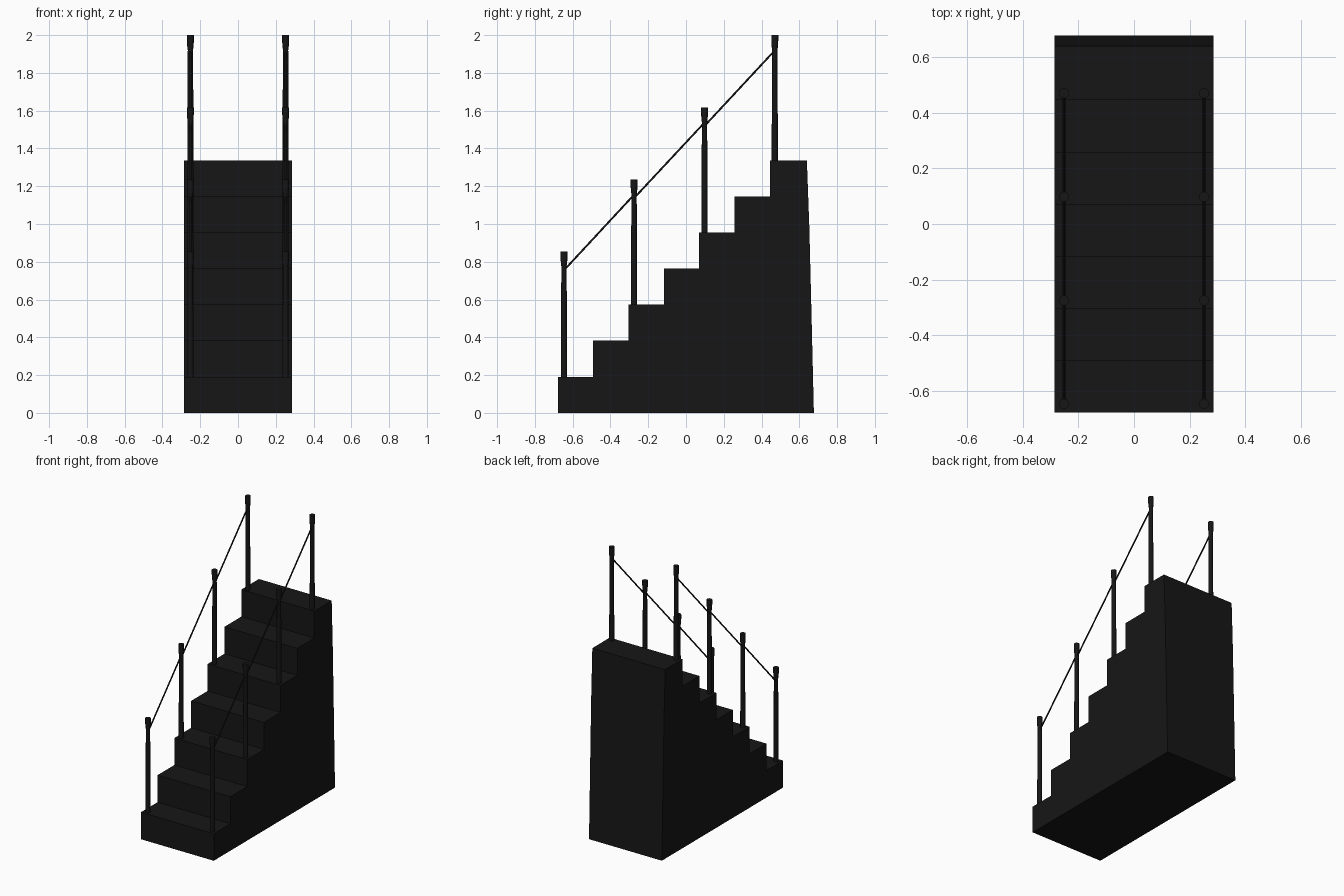
import bpy, bmesh, math
from mathutils import Vector

if "Cube" in bpy.data.objects:
    bpy.data.objects.remove(bpy.data.objects["Cube"])

mat = bpy.data.materials.new("black")
mat.diffuse_color = (0.008, 0.008, 0.008, 1)
mat.use_nodes = True
mat.node_tree.nodes["Principled BSDF"].inputs["Base Color"].default_value = mat.diffuse_color

HALF_W = 0.285
RISE = 1.337 / 7
EDGES = [-0.678, -0.492, -0.304, -0.116, 0.068, 0.256, 0.445]


def finish(name, bm, smooth=False):
    bmesh.ops.recalc_face_normals(bm, faces=bm.faces)
    me = bpy.data.meshes.new(name)
    bm.to_mesh(me)
    bm.free()
    ob = bpy.data.objects.new(name, me)
    bpy.context.collection.objects.link(ob)
    me.materials.append(mat)
    if smooth:
        bpy.context.view_layer.objects.active = ob
        ob.select_set(True)
        bpy.ops.object.shade_smooth_by_angle(angle=math.radians(50))
        ob.select_set(False)
    return ob


def lathe(name, profile, x, y, z, sides=12):
    bm = bmesh.new()
    rings = []
    for r, h in profile:
        rings.append([bm.verts.new((x + r * math.cos(2 * math.pi * i / sides),
                                    y + r * math.sin(2 * math.pi * i / sides), z + h))
                      for i in range(sides)])
    for a, b in zip(rings, rings[1:]):
        for i in range(sides):
            j = (i + 1) % sides
            bm.faces.new((a[i], a[j], b[j], b[i]))
    bm.faces.new(rings[0])
    bm.faces.new(rings[-1])
    return finish(name, bm, True)


def rod(name, p, q, r=0.005):
    p, q = Vector(p), Vector(q)
    bm = bmesh.new()
    bmesh.ops.create_cone(bm, cap_ends=True, segments=8, radius1=r, radius2=r, depth=(q - p).length)
    bm.transform((q - p).to_track_quat('Z', 'Y').to_matrix().to_4x4())
    bmesh.ops.translate(bm, verts=bm.verts, vec=(p + q) / 2)
    return finish(name, bm, True)


# Solid staircase: stepped profile with a gently leaning back, extruded across x
profile = [(EDGES[0], 0)]
for i, y in enumerate(EDGES):
    nxt = EDGES[i + 1] if i < 6 else 0.64
    profile += [(y, RISE * (i + 1)), (nxt, RISE * (i + 1))]
profile += [(0.653, 0.98), (0.663, 0.58), (0.677, 0)]
bm = bmesh.new()
face = bm.faces.new([bm.verts.new((-HALF_W, y, z)) for y, z in profile])
ext = bmesh.ops.extrude_face_region(bm, geom=[face])
bmesh.ops.translate(bm, vec=(2 * HALF_W, 0, 0),
                    verts=[v for v in ext["geom"] if isinstance(v, bmesh.types.BMVert)])
finish("staircase", bm)

# Posts with flared caps on every second step, joined by thin rails
POST = [(0.0165, -0.01), (0.0165, 0.1), (0.014, 0.585), (0.0165, 0.60),
        (0.0185, 0.635), (0.0185, 0.663)]
POSTS_Y = [-0.646, -0.275, 0.098, 0.47]
for side, label in ((-1, "left"), (1, "right")):
    x = side * 0.252
    for k, y in enumerate(POSTS_Y):
        lathe(f"{label}_post_{k + 1}", POST, x, y, RISE * (2 * k + 1))
    for k in range(3):
        z0 = RISE * (2 * k + 1) + 0.564
        rod(f"{label}_rail_{k + 1}", (x, POSTS_Y[k], z0), (x, POSTS_Y[k + 1], z0 + 0.4))
